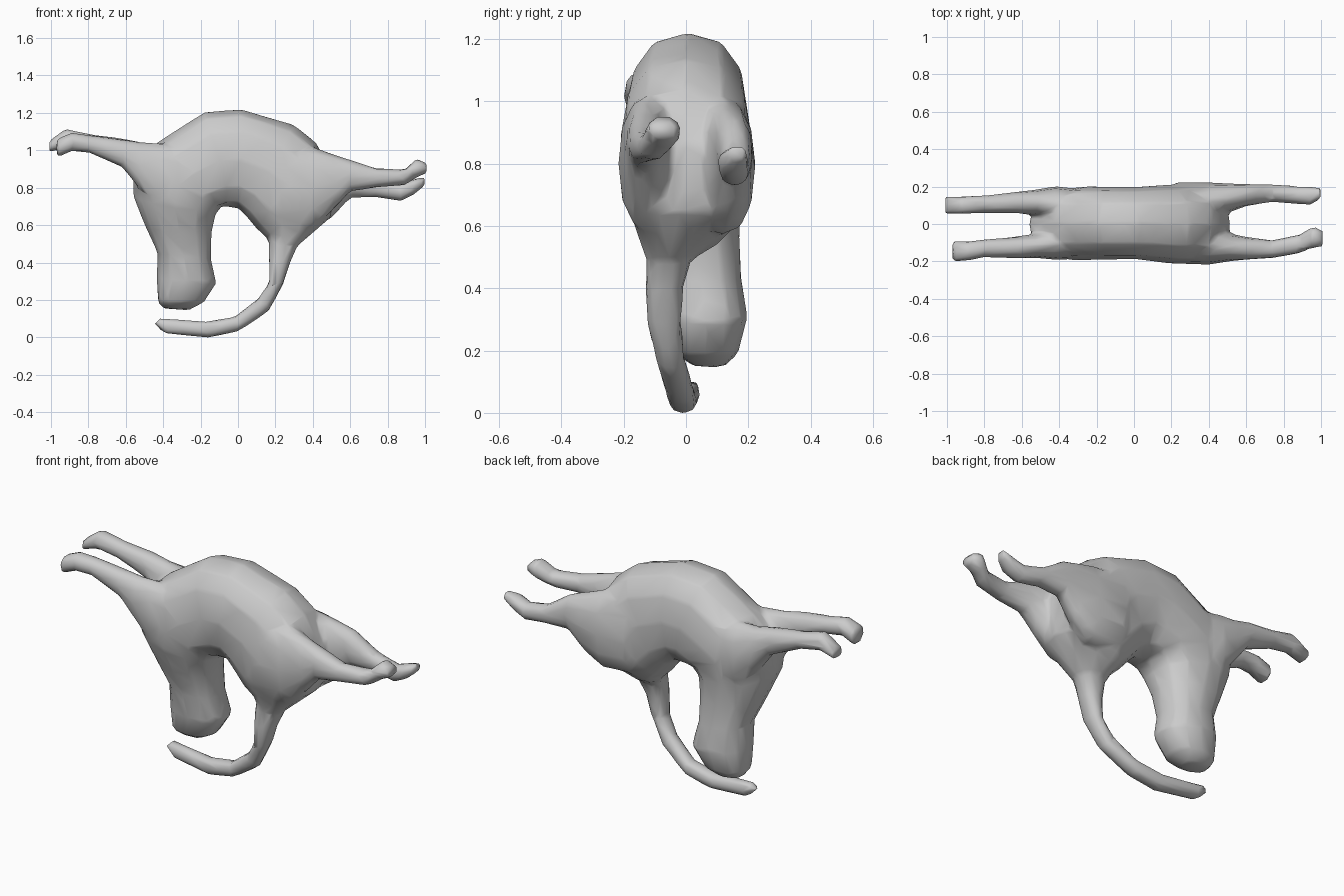
import bpy, bmesh, math

SIDES = 12


def loft(name, sections, power=1.0):
    """Skin rounded rings: (outer x, z, inner x, z, centre y, half width)."""
    bm = bmesh.new()
    rings = []
    for ax, az, bx, bz, cy, hw in sections:
        ring = []
        for i in range(SIDES):
            t = 2 * math.pi * i / SIDES
            c = math.copysign(abs(math.cos(t)) ** power, math.cos(t))
            s = math.copysign(abs(math.sin(t)) ** power, math.sin(t))
            ring.append(bm.verts.new(((ax + bx) / 2 + c * (ax - bx) / 2,
                                      cy + s * hw * 1.02,
                                      (az + bz) / 2 + c * (az - bz) / 2)))
        rings.append(ring)
    for r, q in zip(rings, rings[1:]):
        for i in range(SIDES):
            j = (i + 1) % SIDES
            bm.faces.new((r[i], r[j], q[j], q[i]))
    bm.faces.new(rings[0])
    bm.faces.new(rings[-1])
    bmesh.ops.recalc_face_normals(bm, faces=bm.faces)
    mesh = bpy.data.meshes.new(name)
    bm.to_mesh(mesh)
    bm.free()
    obj = bpy.data.objects.new(name, mesh)
    bpy.context.collection.objects.link(obj)
    return obj


def leg(name, points):
    """Limb from (x, z, half height, centre y, half width) rings."""
    return loft(name, [(x, z + r, x, z - r, y, w) for x, z, r, y, w in points], 0.9)


# Head, arched torso and curling tail in one skin
body = loft("animal_body", [
    (-0.40, 0.155, -0.26, 0.145, 0.075, 0.05),
    (-0.43, 0.19, -0.18, 0.19, 0.065, 0.10),
    (-0.435, 0.32, -0.115, 0.29, 0.065, 0.13),
    (-0.43, 0.45, -0.145, 0.42, 0.05, 0.125),
    (-0.49, 0.58, -0.14, 0.56, 0.025, 0.145),
    (-0.56, 0.75, -0.12, 0.66, 0.00, 0.175),
    (-0.56, 0.92, -0.085, 0.70, 0.00, 0.19),
    (-0.43, 1.045, -0.05, 0.70, 0.005, 0.193),
    (-0.18, 1.205, -0.02, 0.69, 0.005, 0.19),
    (0.02, 1.22, 0.00, 0.69, 0.005, 0.19),
    (0.30, 1.135, 0.04, 0.65, 0.00, 0.205),
    (0.42, 1.04, 0.10, 0.58, 0.00, 0.21),
    (0.515, 0.86, 0.155, 0.53, 0.00, 0.185),
    (0.50, 0.645, 0.162, 0.51, -0.02, 0.135),
    (0.32, 0.49, 0.163, 0.49, -0.055, 0.07),
    (0.28, 0.40, 0.165, 0.40, -0.07, 0.06),
    (0.245, 0.29, 0.165, 0.29, -0.07, 0.055),
    (0.165, 0.14, 0.105, 0.205, -0.05, 0.045),
    (0.00, 0.03, -0.02, 0.11, -0.02, 0.045),
    (-0.16, -0.002, -0.17, 0.085, -0.01, 0.045),
    (-0.39, 0.02, -0.37, 0.10, 0.01, 0.035),
    (-0.45, 0.07, -0.415, 0.105, 0.015, 0.027),
], 0.85)

# Front legs stretched to the left, hind legs to the right
legs = [
    leg("front_leg_near", [
        (-0.97, 1.01, 0.05, -0.145, 0.058), (-0.89, 1.045, 0.05, -0.145, 0.05),
        (-0.80, 1.035, 0.047, -0.13, 0.047), (-0.62, 0.985, 0.075, -0.125, 0.057),
        (-0.52, 0.915, 0.13, -0.115, 0.065), (-0.42, 0.86, 0.18, -0.105, 0.085),
        (-0.25, 0.84, 0.18, -0.09, 0.09)]),
    leg("front_leg_far", [
        (-1.01, 1.02, 0.03, 0.10, 0.048), (-0.92, 1.065, 0.052, 0.10, 0.046),
        (-0.80, 1.04, 0.047, 0.105, 0.047), (-0.62, 0.99, 0.075, 0.115, 0.057),
        (-0.52, 0.915, 0.13, 0.115, 0.068), (-0.42, 0.86, 0.18, 0.11, 0.09),
        (-0.25, 0.84, 0.18, 0.09, 0.09)]),
    leg("hind_leg_near", [
        (1.01, 0.905, 0.027, -0.075, 0.047), (0.955, 0.905, 0.052, -0.07, 0.056),
        (0.89, 0.855, 0.042, -0.105, 0.05), (0.74, 0.853, 0.052, -0.135, 0.047),
        (0.60, 0.865, 0.085, -0.13, 0.06), (0.51, 0.83, 0.15, -0.125, 0.073),
        (0.40, 0.80, 0.22, -0.115, 0.10), (0.22, 0.80, 0.22, -0.10, 0.11)]),
    leg("hind_leg_far", [
        (1.00, 0.835, 0.024, 0.165, 0.03), (0.94, 0.805, 0.042, 0.15, 0.05),
        (0.87, 0.775, 0.047, 0.155, 0.047), (0.74, 0.80, 0.052, 0.165, 0.047),
        (0.60, 0.845, 0.10, 0.155, 0.058), (0.51, 0.81, 0.165, 0.14, 0.075),
        (0.40, 0.79, 0.22, 0.12, 0.10), (0.22, 0.80, 0.22, 0.105, 0.115)]),
]

# Fuse the legs into the body
bpy.context.view_layer.objects.active = body
body.select_set(True)
for part in legs:
    mod = body.modifiers.new("join_" + part.name, 'BOOLEAN')
    mod.operation = 'UNION'
    mod.solver = 'EXACT'
    mod.object = part
    bpy.ops.object.modifier_apply(modifier=mod.name)
    bpy.data.objects.remove(part, do_unlink=True)

# Blend the joints, then reduce back to a low-poly skin
blend = body.modifiers.new("blend", 'REMESH')
blend.mode = 'VOXEL'
blend.voxel_size = 0.012
soften = body.modifiers.new("soften", 'SMOOTH')
soften.factor = 0.5
soften.iterations = 8
reduce = body.modifiers.new("reduce", 'DECIMATE')
reduce.ratio = 0.035
for mod in (blend, soften, reduce):
    bpy.ops.object.modifier_apply(modifier=mod.name)
bpy.ops.object.shade_smooth_by_angle(angle=math.radians(60))
